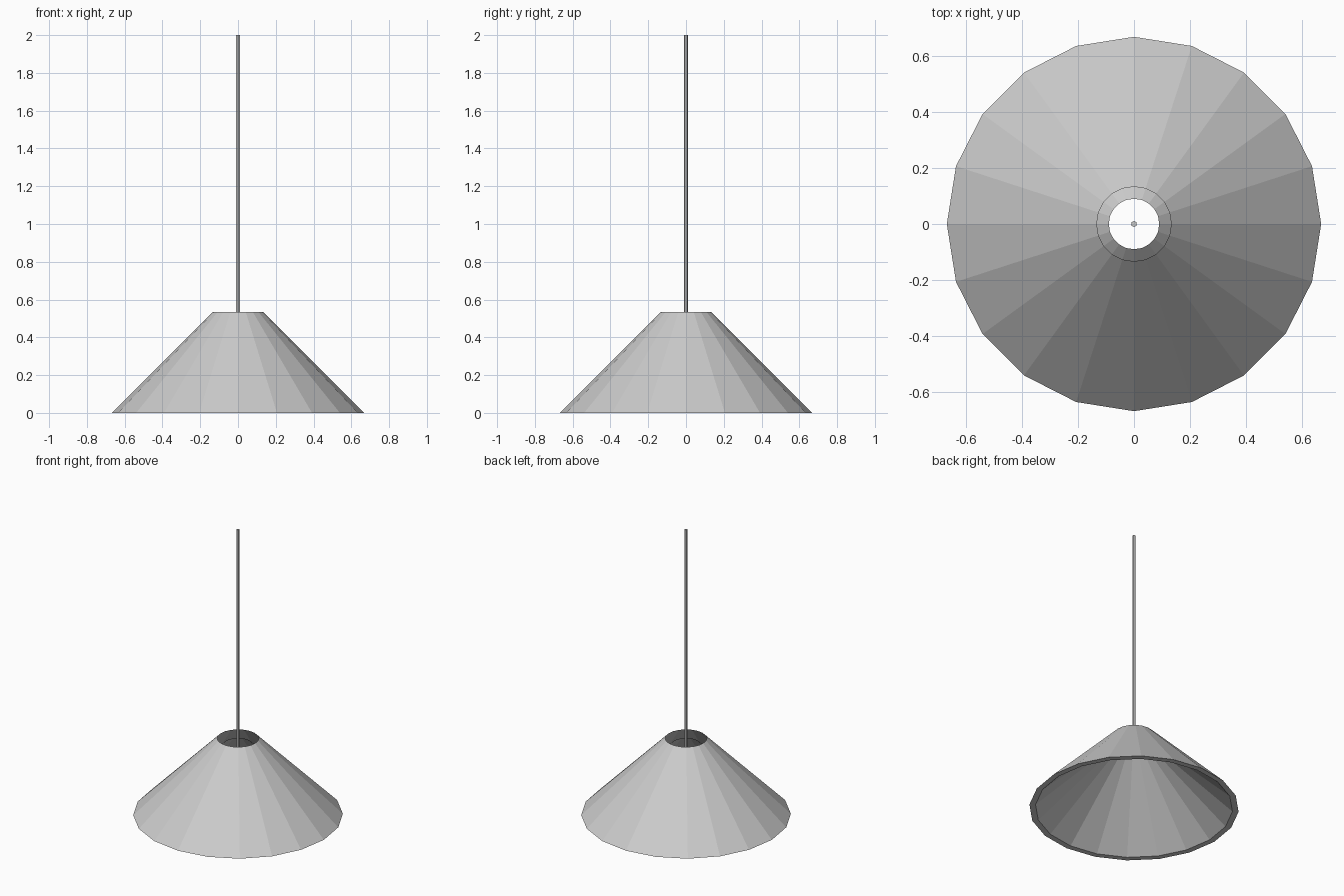
import bpy, bmesh, math

if "Cube" in bpy.data.objects:
    bpy.data.objects.remove(bpy.data.objects["Cube"])

SIDES = 20


def make_object(name, bm):
    mesh = bpy.data.meshes.new(name)
    bm.to_mesh(mesh)
    bm.free()
    obj = bpy.data.objects.new(name, mesh)
    bpy.context.collection.objects.link(obj)
    return obj


def lathe(name, profile, sides):
    """Faceted surface of revolution from (radius, z) points."""
    bm = bmesh.new()
    rings = []
    for r, z in profile:
        rings.append([bm.verts.new((r * math.cos(2 * math.pi * i / sides),
                                    r * math.sin(2 * math.pi * i / sides), z))
                      for i in range(sides)])
    for a, b in zip(rings, rings[1:]):
        for i in range(sides):
            j = (i + 1) % sides
            bm.faces.new((a[i], b[i], b[j], a[j]))
    return make_object(name, bm)


# Conical shade: outer skin, bottom lip, inner skin, open at the top
lathe("lamp_shade", [(0.133, 0.535), (0.667, 0.0), (0.628, 0.0), (0.09, 0.495)], SIDES)

# Thin six-sided hanging rod
bm = bmesh.new()
bmesh.ops.create_cone(bm, cap_ends=True, segments=6, radius1=0.011, radius2=0.011, depth=1.55)
rod = make_object("hanging_rod", bm)
rod.location.z = 2.0 - 1.55 / 2
